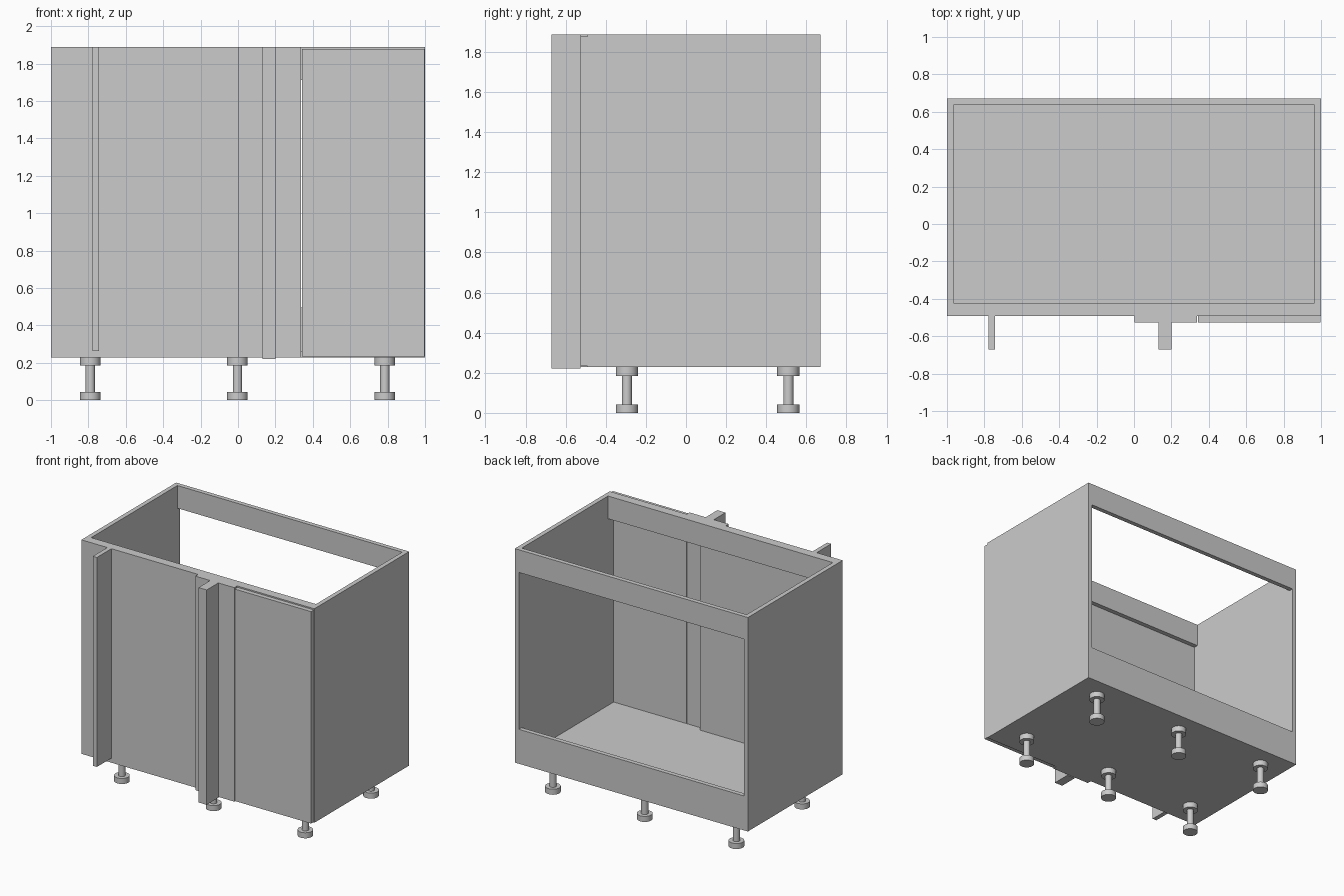
import bpy, bmesh
from mathutils import Matrix

if "Cube" in bpy.data.objects:
    bpy.data.objects.remove(bpy.data.objects["Cube"])

Z0, Z1 = 0.228, 1.888   # carcass bottom and top
T = 0.035               # board thickness
FRONT, BACK = -0.492, 0.67


def add_mesh(name, bm):
    mesh = bpy.data.meshes.new(name)
    bm.to_mesh(mesh)
    bm.free()
    obj = bpy.data.objects.new(name, mesh)
    bpy.context.collection.objects.link(obj)
    return obj


def board(name, x, y, z):
    """Flat board spanning the (min, max) ranges on each axis."""
    bm = bmesh.new()
    bmesh.ops.create_cube(bm, size=1)
    for v in bm.verts:
        v.co = [r[0] if c < 0 else r[1] for c, r in zip(v.co, (x, y, z))]
    return add_mesh(name, bm)


def leg(name, x, y):
    """Turned leg: foot disc, stem and mounting disc as one lathed profile."""
    profile = [(0.055, 0), (0.055, 0.043), (0.025, 0.043),
               (0.025, 0.185), (0.055, 0.185), (0.055, Z0)]
    n = 32
    bm = bmesh.new()
    rings = []
    for r, z in profile:
        ring = bmesh.ops.create_circle(bm, segments=n, radius=r,
                                       matrix=Matrix.Translation((x, y, z)))
        rings.append(ring["verts"])
    for a, b in zip(rings, rings[1:]):
        for i in range(n):
            j = (i + 1) % n
            bm.faces.new((a[i], a[j], b[j], b[i]))
    bm.faces.new(rings[0])
    bm.faces.new(rings[-1])
    bmesh.ops.recalc_face_normals(bm, faces=bm.faces)
    obj = add_mesh(name, bm)
    bpy.ops.object.select_all(action='DESELECT')
    bpy.context.view_layer.objects.active = obj
    obj.select_set(True)
    bpy.ops.object.shade_smooth_by_angle()


# Carcass sides and floor
IN = 1 - T
board("left_side", (-1, -IN), (FRONT, BACK), (Z0, Z1))
board("right_side", (IN, 1), (FRONT, BACK), (Z0, Z1))
board("floor", (-IN, IN), (FRONT, BACK - T), (Z0, Z0 + T))

# Back and front rails
board("back_top_rail", (-IN, IN), (BACK - T, BACK), (1.712, Z1))
board("back_bottom_rail", (-IN, IN), (BACK - T, BACK), (Z0, 0.495))
board("front_top_rail", (-IN, IN), (FRONT + T, FRONT + 2 * T), (1.712, Z1))
board("front_top_filler", (0.2, IN), (FRONT, FRONT + T), (1.712, Z1))

# Fixed front panel covering the blind corner
board("blind_panel", (-IN, 0.2), (FRONT, FRONT + T), (Z0, Z1))

# Facing strip with the corner post, and the door beside it
board("facing_strip", (0.003, 0.338), (FRONT - T, FRONT), (Z0, Z1))
board("corner_post", (0.13, 0.2), (-0.67, FRONT - T), (0.221, Z1))
board("door", (0.342, 0.997), (FRONT - T, FRONT), (0.234, 1.878))

# Narrow fin on the blind panel
board("left_fin", (-0.777, -0.742), (-0.67, FRONT), (Z0 + T, Z1))

# Six legs
for row, y in (("front", -0.295), ("back", 0.51)):
    for col, x in (("left", -0.79), ("middle", -0.003), ("right", 0.785)):
        leg(f"{row}_{col}_leg", x, y)
